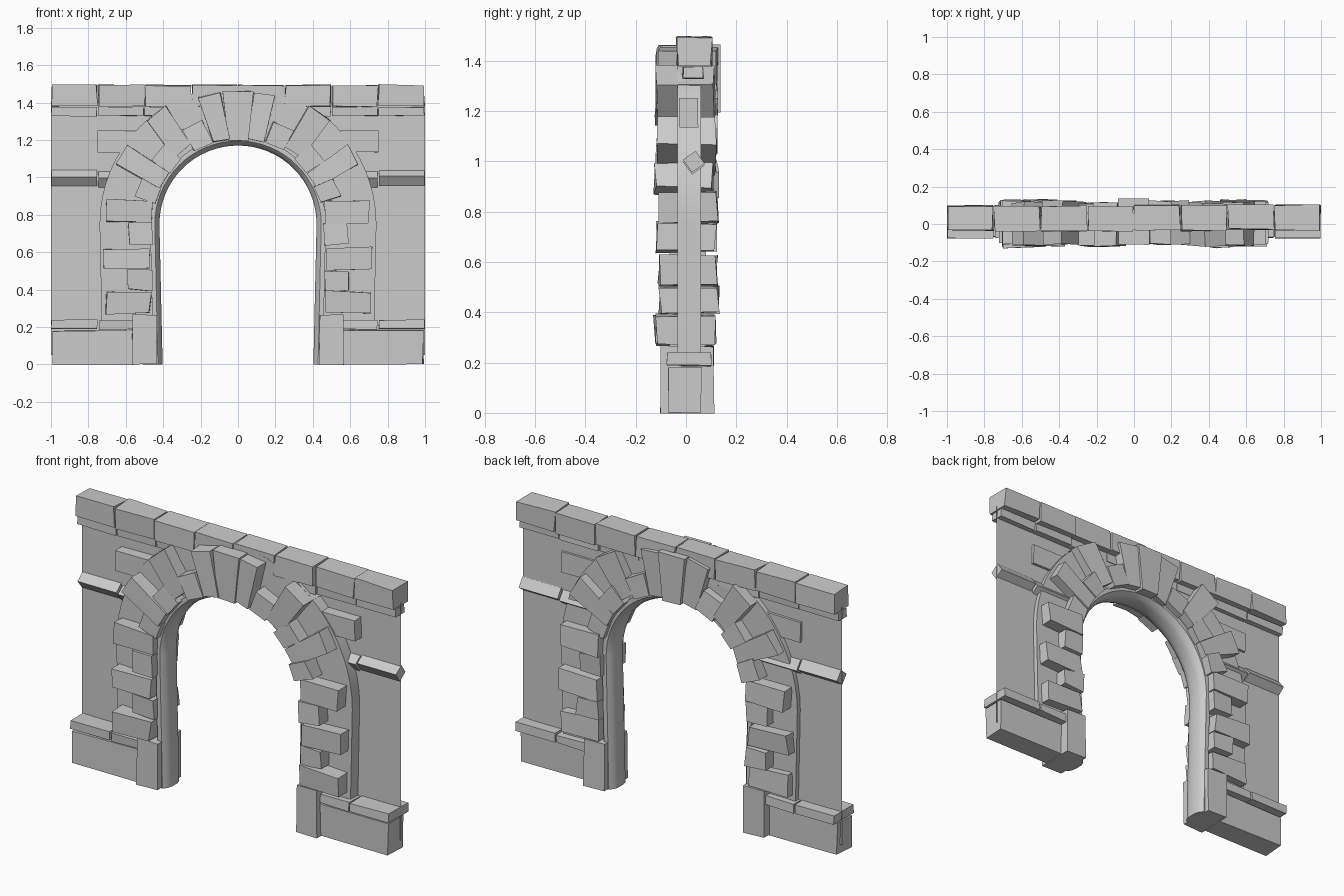
import bpy, bmesh, math, random

if "Cube" in bpy.data.objects:
    bpy.data.objects.remove(bpy.data.objects["Cube"])
random.seed(4)
SPRING = 0.75   # height of the arch centre


def finish(name, bm, smooth=False):
    bmesh.ops.recalc_face_normals(bm, faces=bm.faces)
    me = bpy.data.meshes.new(name)
    bm.to_mesh(me)
    bm.free()
    ob = bpy.data.objects.new(name, me)
    bpy.context.collection.objects.link(ob)
    if smooth:
        bpy.ops.object.select_all(action='DESELECT')
        ob.select_set(True)
        bpy.context.view_layer.objects.active = ob
        bpy.ops.object.shade_smooth_by_angle(angle=math.radians(35))
    return ob


def stone(name, cx, cz, length, w_in, w_out, y0, y1, ang=0.0, jit=0.0):
    """Tapered block: length runs along ang in the xz plane."""
    bm = bmesh.new()
    bmesh.ops.create_cube(bm, size=1)
    c, s = math.cos(ang), math.sin(ang)
    for v in bm.verts:
        u = v.co.x * length
        t = v.co.z * (w_out if v.co.x > 0 else w_in)
        y = y0 if v.co.y < 0 else y1
        u, t, y = (a + random.uniform(-jit, jit) for a in (u, t, y))
        v.co = (cx + u * c - t * s, y, cz + u * s + t * c)
    return finish(name, bm)


def block(name, x0, x1, z0, z1, y0, y1, jit=0.0):
    return stone(name, (x0 + x1) / 2, (z0 + z1) / 2, abs(x1 - x0),
                 z1 - z0, z1 - z0, y0, y1, 0, jit)


def arch_sweep(name, section, foot, taper):
    """Sweep an (r, y) section up one jamb, round the arch and down the other."""
    n = 32
    path = [(0, foot, -taper)]
    path += [(math.pi * i / n, SPRING, 0) for i in range(n + 1)]
    path += [(math.pi, foot, -taper)]
    bm = bmesh.new()
    rings = []
    for a, z, d in path:
        rings.append([bm.verts.new(((r + d) * math.cos(a), y, z + (r + d) * math.sin(a)))
                      for r, y in section])
    m = len(section)
    for p, q in zip(rings, rings[1:]):
        for i in range(m):
            bm.faces.new((p[i], p[(i + 1) % m], q[(i + 1) % m], q[i]))
    bm.faces.new(rings[0])
    bm.faces.new(rings[-1])
    return finish(name, bm, True)


# Arch band behind the stones, and rounded lining of the opening
arch_sweep("arch_band", [(0.44, -0.033), (0.74, -0.033), (0.74, 0.06), (0.44, 0.06)], 0.2, 0.012)
arch_sweep("opening_lining", [(0.47, -0.065), (0.445, -0.065), (0.428, -0.045), (0.42, -0.015),
                              (0.42, 0.035), (0.428, 0.06), (0.445, 0.08), (0.47, 0.08)], 0.0, 0.017)

for side, sx in (("left", -1), ("right", 1)):
    # Thin wall sheet with the arch cut away
    bm = bmesh.new()
    pts = [(1, 0.05), (1, 1.4), (0, 1.4)]
    pts += [(0.6 * math.sin(math.pi / 2 * i / 12), SPRING + 0.6 * math.cos(math.pi / 2 * i / 12))
            for i in range(13)]
    pts += [(0.6, 0.05)]
    bm.faces.new([bm.verts.new((sx * x, 0.033, z)) for x, z in pts])
    finish(side + "_wall", bm)

    # Plinth, ledge, pier foot and inset brick
    block(side + "_plinth", sx * 0.56, sx * 0.99, 0.0, 0.18, -0.068, 0.06, 0.004)
    block(side + "_ledge_inner", sx * 0.555, sx * 0.745, 0.188, 0.235, -0.072, 0.098, 0.004)
    block(side + "_ledge_outer", sx * 0.752, sx * 0.997, 0.19, 0.238, -0.075, 0.1, 0.003)
    block(side + "_pier_foot", sx * 0.435, sx * 0.565, 0.0, 0.265, -0.1, 0.11, 0.003)
    block(side + "_wall_brick", sx * 0.505, sx * 0.75, 1.135, 1.25, -0.027, 0.048, 0.002)

    # Diamond-section string course
    for i, (a, b) in enumerate(((0.45, 0.745), (0.755, 0.998))):
        bm = bmesh.new()
        bmesh.ops.create_cube(bm, size=1)
        t = math.radians(40 + random.uniform(-6, 6))
        for v in bm.verts:
            y, z = v.co.y * 0.062, v.co.z * 0.062
            x = a if v.co.x < 0 else b
            v.co = (sx * x, 0.031 + y * math.cos(t) - z * math.sin(t),
                    (0.99 if i == 0 else 0.998) + y * math.sin(t) + z * math.cos(t))
        finish(f"{side}_string_course_{i}", bm)

    # Alternating long and short jamb stones: x inner, x outer, z low, z high
    jamb = [(0.47, 0.705, 0.27, 0.388), (0.465, 0.595, 0.398, 0.503), (0.475, 0.718, 0.508, 0.622),
            (0.46, 0.585, 0.64, 0.755), (0.46, 0.70, 0.76, 0.88)]
    for i, (a, b, z0, z1) in enumerate(jamb):
        f = random.uniform(-0.012, 0.012)
        block(f"{side}_jamb_stone_{i}", sx * a, sx * b, z0, z1, -0.112 + f, 0.118 + f, 0.008)

    # Radial arch stones: angle, inner radius, outer radius, inner width, outer width
    ring = [(20.5, 0.45, 0.565, 0.10, 0.115), (31, 0.46, 0.72, 0.095, 0.125),
            (42.5, 0.455, 0.575, 0.10, 0.12), (53.5, 0.49, 0.735, 0.11, 0.135),
            (65.5, 0.455, 0.58, 0.11, 0.12), (78, 0.455, 0.71, 0.09, 0.125)]
    for i, (deg, r0, r1, w0, w1) in enumerate(ring):
        pos = math.radians(deg if sx > 0 else 180 - deg)
        r = (r0 + r1) / 2
        f = random.uniform(-0.012, 0.012)
        stone(f"{side}_arch_stone_{i}", r * math.cos(pos), SPRING + r * math.sin(pos), r1 - r0,
              w0, w1, -0.112 + f, 0.118 + f, pos + random.uniform(-0.06, 0.06), 0.007)

# Keystone
stone("keystone", 0, 1.328, 0.265, 0.11, 0.165, -0.11, 0.135, math.pi / 2, 0.003)

# Coping stones and the thin course under them
for i in range(8):
    x0 = -0.997 + i * 0.25
    x1 = min(x0 + 0.243, 0.998)
    f = random.uniform(-0.006, 0.006)
    block(f"coping_stone_{i}", x0, x1, 1.378, 1.494, -0.033 + f, 0.1 + f, 0.005)
    block(f"under_course_{i}", x0, x1, 1.328, 1.376, -0.013 + f, 0.065 + f, 0.003)
